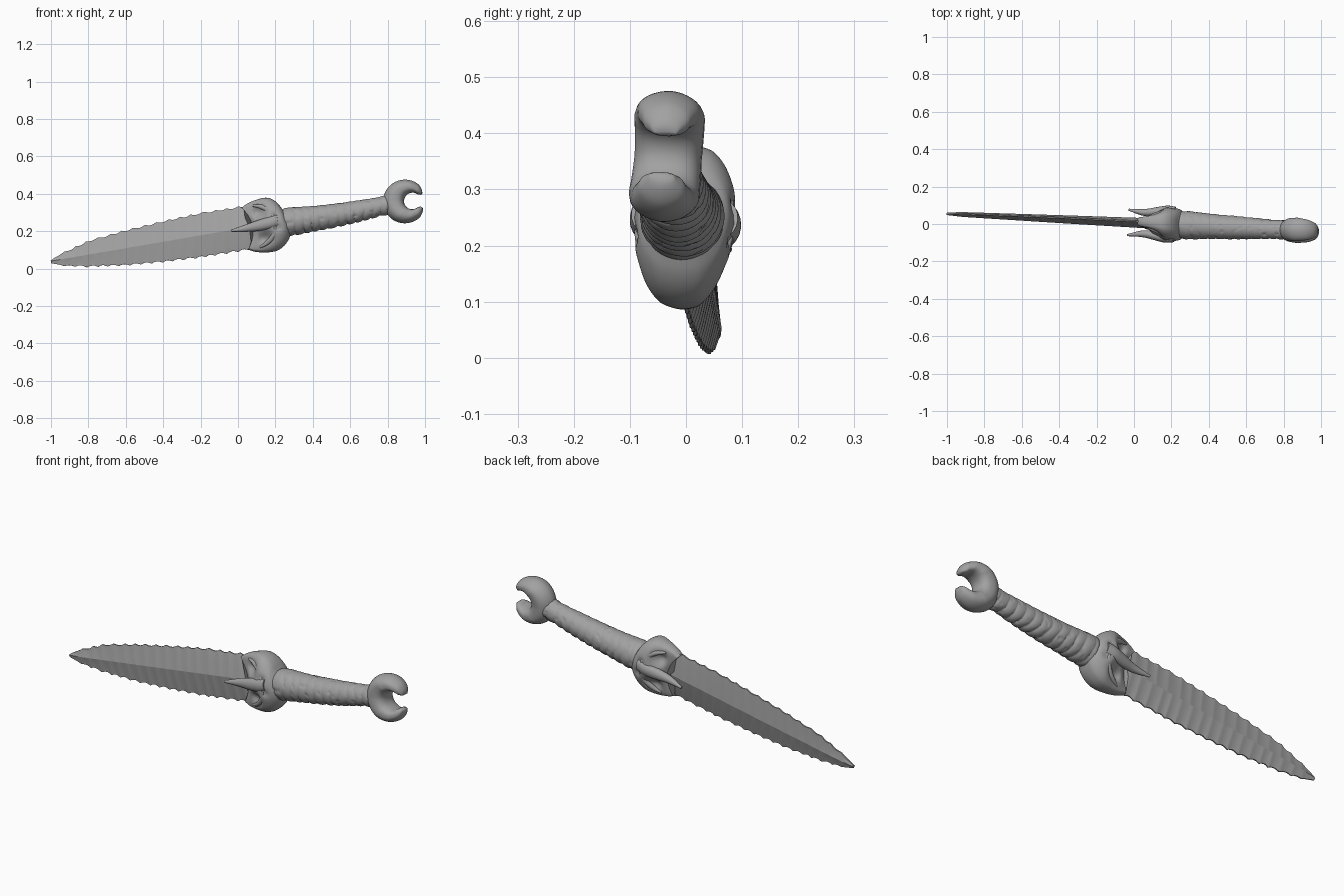
import bpy, bmesh, math, random
from mathutils import Vector, Matrix, noise

if "Cube" in bpy.data.objects:
    bpy.data.objects.remove(bpy.data.objects["Cube"])

random.seed(4)
TAU = 2 * math.pi
grey = bpy.data.materials.new("bone_grey")
grey.diffuse_color = (0.36, 0.36, 0.36, 1)
grey.use_nodes = True
grey.node_tree.nodes["Principled BSDF"].inputs["Base Color"].default_value = grey.diffuse_color

# Dagger frame: local x runs from blade tip to pommel
ax = Vector((1, -0.0474, 0.171)).normalized()
up = Vector((0, math.sin(math.radians(4)), math.cos(math.radians(4))))
side = up.cross(ax).normalized()
up = ax.cross(side)
FRAME = Matrix.Translation((0.15, 0, 0.232)) @ Matrix((ax, side, up)).transposed().to_4x4()


def lerp(table, x):
    """Linear lookup; returns every value column of the table."""
    if x <= table[0][0]:
        return table[0][1:]
    for a, b in zip(table, table[1:]):
        if x <= b[0]:
            f = (x - a[0]) / (b[0] - a[0])
            return tuple(p + (q - p) * f for p, q in zip(a[1:], b[1:]))
    return table[-1][1:]


def smooth_lerp(table, x, d):
    vals = [lerp(table, x + k * d) for k in (-1, -0.5, 0, 0.5, 1)]
    return tuple(sum(c) / 5 for c in zip(*vals))


def loft(name, rings, angle=35):
    """Skin closed rings of points and cap both ends."""
    bm = bmesh.new()
    vs = [[bm.verts.new(FRAME @ Vector(p)) for p in r] for r in rings]
    n = len(vs[0])
    for a, b in zip(vs, vs[1:]):
        for i in range(n):
            j = (i + 1) % n
            bm.faces.new((a[i], a[j], b[j], b[i]))
    bm.faces.new(vs[0])
    bm.faces.new(vs[-1])
    bmesh.ops.recalc_face_normals(bm, faces=bm.faces)
    me = bpy.data.meshes.new(name)
    bm.to_mesh(me)
    bm.free()
    me.materials.append(grey)
    ob = bpy.data.objects.new(name, me)
    bpy.context.collection.objects.link(ob)
    bpy.ops.object.select_all(action='DESELECT')
    ob.select_set(True)
    bpy.context.view_layer.objects.active = ob
    bpy.ops.object.shade_smooth_by_angle(angle=math.radians(angle))
    return ob


# Blade: ridged diamond section with scalloped edges
upper = [(-1.168, .008), (-1.11, .036), (-1.06, .052), (-.95, .082), (-.745, .104),
         (-.54, .118), (-.335, .128), (-.13, .125), (-.03, .122)]
lower = [(-1.168, .006), (-1.12, .028), (-1.073, .042), (-.975, .063), (-.775, .089),
         (-.575, .105), (-.372, .115), (-.17, .117), (-.03, .115)]
rings = []
for k in range(191):
    s = -1.168 + 1.138 * k / 190
    fade = min(1, (s + 1.168) / 0.12)
    wob = 0.25 * noise.noise((s * 9, 0, 0))
    bite_u = fade * .009 * abs(math.sin(math.pi * (s / .064 + wob)))
    bite_l = fade * .010 * abs(math.sin(math.pi * (s / .058 - wob)))
    hu, hl = lerp(upper, s)[0] - bite_u, lerp(lower, s)[0] - bite_l
    th = lerp([(-1.168, .007), (-1.08, .013), (-.5, .022), (-.03, .028)], s)[0]
    e = .003
    mu, ml = .45 * th - .25 * bite_u, .45 * th - .25 * bite_l
    half = [(e, hu), (mu, hu * .74), (th, .004), (ml, -hl * .74), (e, -hl)]
    rings.append([(s, y, z) for y, z in half] + [(s, -y, z) for y, z in reversed(half)])
loft("blade", rings, 14)

# Guard: carved skull-like collar with two hollows on each face
prof = [(-.115, .112, .030), (-.09, .128, .040), (-.05, .140, .056), (0, .147, .080),
        (.03, .146, .094), (.06, .134, .092), (.09, .108, .084), (.108, .078, .074), (.12, .05, .05)]
rings = []
for k in range(49):
    s = -.115 + .235 * k / 48
    h, w = smooth_lerp(prof, s, .012)
    ring = []
    for i in range(72):
        a = TAU * i / 72
        c, sn = math.cos(a), math.sin(a)
        y = w * math.copysign(abs(c) ** 1.25, c)
        z = h * math.copysign(abs(sn) ** .85, sn)
        # broad, blunt outer ends
        y += math.copysign(.016, c) * abs(sn) ** 3 * min(1, abs(c) * 3)
        for cs, cz, rs, rz, d in ((-.03, .072, .04, .032, .030), (-.015, -.070, .042, .032, .030),
                                  (.055, .035, .022, .016, .010), (.06, -.03, .022, .016, .010)):
            y -= math.copysign(1, c) * min(abs(y) * .7, d * math.exp(-((s - cs) / rs) ** 2 - ((z - cz) / rz) ** 2))
        # hollow the blade-side rim between the lobes
        rim = max(0, -s - .04) / .075
        x = s + .045 * rim * (1 - min(1, (z / h) ** 2))
        x += .02 * max(0, s) / .12 * (-z / h) * .6
        ring.append((x, y, z))
    rings.append(ring)
loft("guard", rings, 50)

# Beak-like prongs on both faces, reaching over the blade
for sg, nm in ((-1, "front"), (1, "back")):
    path = [(.07, .074, .02, .03, .01), (.03, .080, .022, .032, .004), (-.03, .066, .024, .03, 0),
            (-.09, .056, .020, .022, -.002), (-.14, .060, .013, .014, -.003), (-.185, .069, .005, .005, -.003)]
    rings = []
    for k in range(25):
        s = .07 - .255 * k / 24
        y, ry, rz, zc = smooth_lerp([(p[0],) + p[1:] for p in reversed(path)], s, .02)
        rings.append([(s, sg * (y + ry * math.cos(TAU * i / 16)), zc + rz * math.sin(TAU * i / 16))
                      for i in range(16)])
    loft(nm + "_prong", rings, 60)
    # brow ridges sweeping from the prong to the lobes
    for t, tn in ((1, "upper"), (-1, "lower")):
        rings = []
        for k in range(15):
            f = k / 14
            a = f * 1.35
            c = Vector((.05 - .13 * (1 - math.cos(a)), sg * (.082 - .048 * f), t * (.02 + .095 * math.sin(a))))
            r = .013 * math.sin(math.pi * (.12 + .8 * f)) + .002
            n = Vector((math.cos(a), 0, t * math.sin(a)))
            rings.append([c + r * (n * math.cos(TAU * i / 10) + Vector((0, 1, 0)) * math.sin(TAU * i / 10))
                          for i in range(10)])
        loft(nm + "_" + tn + "_brow", rings, 60)

# Handle: tapered grip with wrapped bands, strongest underneath
grip = [(.09, .060), (.105, .073), (.14, .075), (.25, .067), (.38, .062), (.52, .055), (.62, .049),
        (.645, .052), (.665, .050), (.69, .04)]
rings = []
for k in range(171):
    s = .09 + .6 * k / 170
    r0 = smooth_lerp(grip, s, .01)[0]
    bow = -.010 * math.sin(math.pi * (s - .09) / .6)
    ring = []
    for i in range(56):
        a = TAU * i / 56
        c, sn = math.cos(a), math.sin(a)
        under = .25 + .75 * max(0, .4 - sn) / 1.4
        wrap = abs(math.sin(math.pi * (s / .047 + .35 * c + .3 * noise.noise((s * 8, c, sn)))))
        pit = max(0, noise.noise((s * 38, c * 3.2, sn * 3.2)) - .3)
        r = r0 + .008 * under * (wrap ** .6 - .6) - .010 * pit
        ring.append((s, r * c, bow + r * sn))
    rings.append(ring)
loft("handle", rings, 50)

# Pommel: open crescent ring with pointed jaws
rings = []
C, H, R, rh = Vector((.754, 0, 0)), Vector((.794, 0, -.004)), .117, .045
a0, a1 = math.radians(20), math.radians(325)
for k in range(65):
    f = k / 64
    a = a0 + (a1 - a0) * f
    d = Vector((math.cos(a), 0, math.sin(a)))
    outer, inner = C + d * R, H + d * rh
    edge = min(f, 1 - f)
    taper = min(1, edge / .07) ** .5 * .8 + .2
    mid, rad = (outer + inner) / 2, (outer - inner) / 2
    rad *= taper
    w = lerp([(0, .020), (.06, .040), (.16, .054), (.3, .063), (.5, .060)], edge)[0]
    ring = []
    for i in range(32):
        b = TAU * i / 32
        cb, sb = math.cos(b), math.sin(b)
        # flatter inner wall, keeled outer wall
        radial = cb if cb > 0 else -abs(cb) ** .7
        y = w * math.copysign(abs(sb) ** (1.15 if cb > 0 else .8), sb)
        ring.append(mid + rad * radial + Vector((0, y, 0)))
    rings.append(ring)
loft("pommel", rings, 50)
